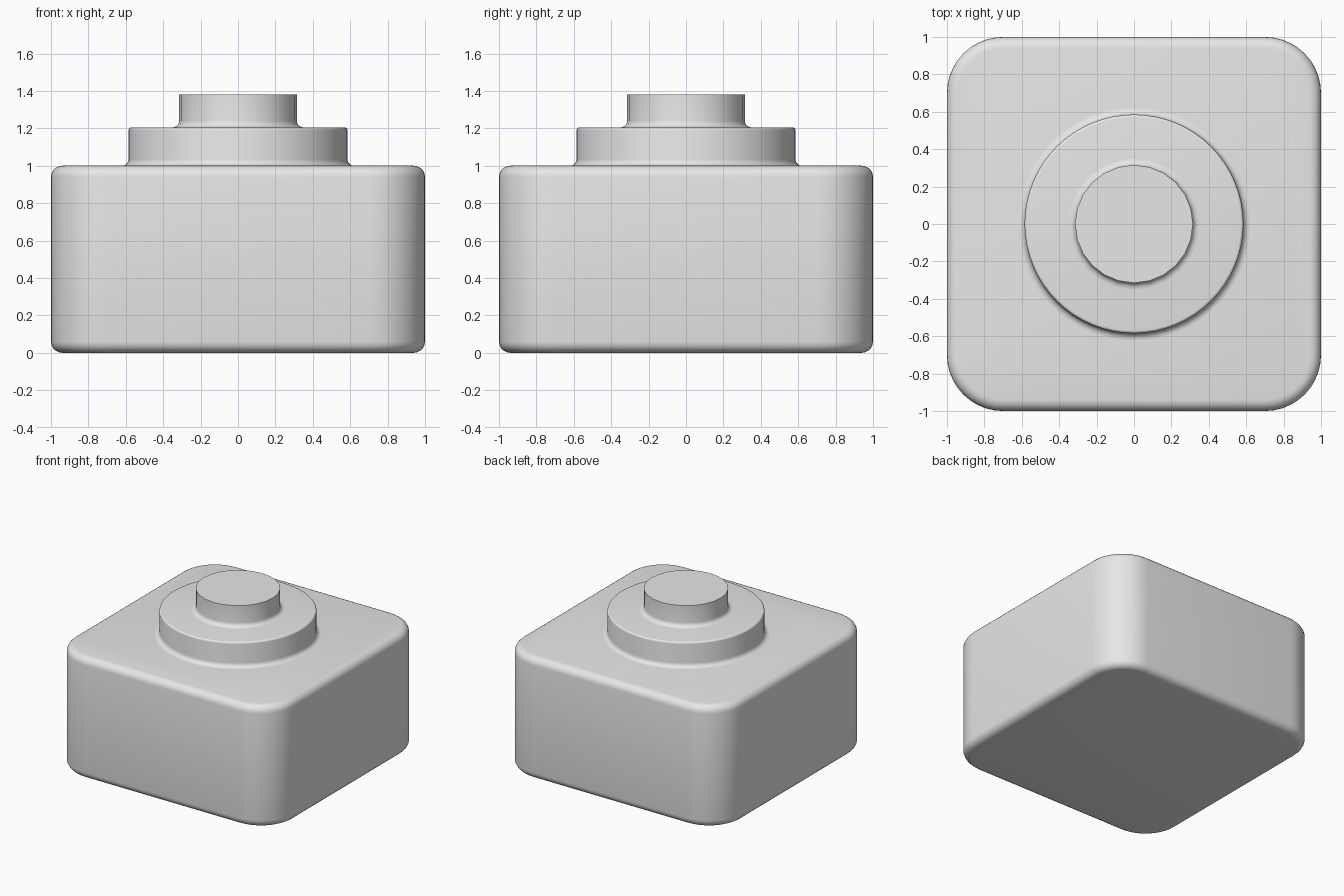
import bpy, bmesh
from math import sin, cos, pi, radians

if "Cube" in bpy.data.objects:
    bpy.data.objects.remove(bpy.data.objects["Cube"], do_unlink=True)

grey = bpy.data.materials.new("light grey")
grey.use_nodes = True
grey.diffuse_color = (0.8, 0.8, 0.8, 1)
grey.node_tree.nodes["Principled BSDF"].inputs["Base Color"].default_value = grey.diffuse_color


def add_object(name, bm):
    """Turn a bmesh into a smooth-shaded object that keeps its sharp edges."""
    bmesh.ops.recalc_face_normals(bm, faces=bm.faces)
    mesh = bpy.data.meshes.new(name)
    bm.to_mesh(mesh)
    bm.free()
    mesh.materials.append(grey)
    ob = bpy.data.objects.new(name, mesh)
    bpy.context.collection.objects.link(ob)
    bpy.ops.object.select_all(action="DESELECT")
    ob.select_set(True)
    bpy.context.view_layer.objects.active = ob
    bpy.ops.object.shade_smooth_by_angle(angle=radians(35))
    return ob


def arc(r, z, radius, start, end, steps=5):
    """Profile points along an arc around the centre (r, z)."""
    angles = [radians(start + (end - start) * i / steps) for i in range(steps + 1)]
    return [(r + radius * cos(a), z + radius * sin(a)) for a in angles]


def lathe(name, profile, sides):
    """Revolve a profile around z and close its top with a flat cap."""
    bm = bmesh.new()
    rings = [[bm.verts.new((r * cos(2 * pi * i / sides), r * sin(2 * pi * i / sides), z))
              for i in range(sides)] for r, z in profile]
    for low, high in zip(rings, rings[1:]):
        for i in range(sides):
            j = (i + 1) % sides
            bm.faces.new((low[i], low[j], high[j], high[i]))
    bm.faces.new(rings[-1])
    return add_object(name, bm)


# Block: large rounded upright corners, then a small round on the rims
bm = bmesh.new()
bmesh.ops.create_cube(bm, size=1)
for v in bm.verts:
    v.co = (v.co.x * 2, v.co.y * 2, v.co.z + 0.5)
upright = [e for e in bm.edges if abs(e.verts[0].co.z - e.verts[1].co.z) > 0.5]
bmesh.ops.bevel(bm, geom=upright, offset=0.3, segments=10, profile=0.5, affect="EDGES")
rims = [e for e in bm.edges if abs(e.verts[0].co.z - e.verts[1].co.z) < 0.01]
bmesh.ops.bevel(bm, geom=rims, offset=0.06, segments=5, profile=0.5, affect="EDGES")
add_object("block", bm)

# Wide step: concave fillet at the foot, rounded upper rim
lathe("wide_step",
      arc(0.62, 1.035, 0.035, 270, 180) + arc(0.57, 1.19, 0.015, 0, 90), 64)

# Small post: concave fillet at the foot, sharp upper rim
lathe("small_post", arc(0.35, 1.24, 0.035, 270, 180) + [(0.315, 1.38)], 24)
